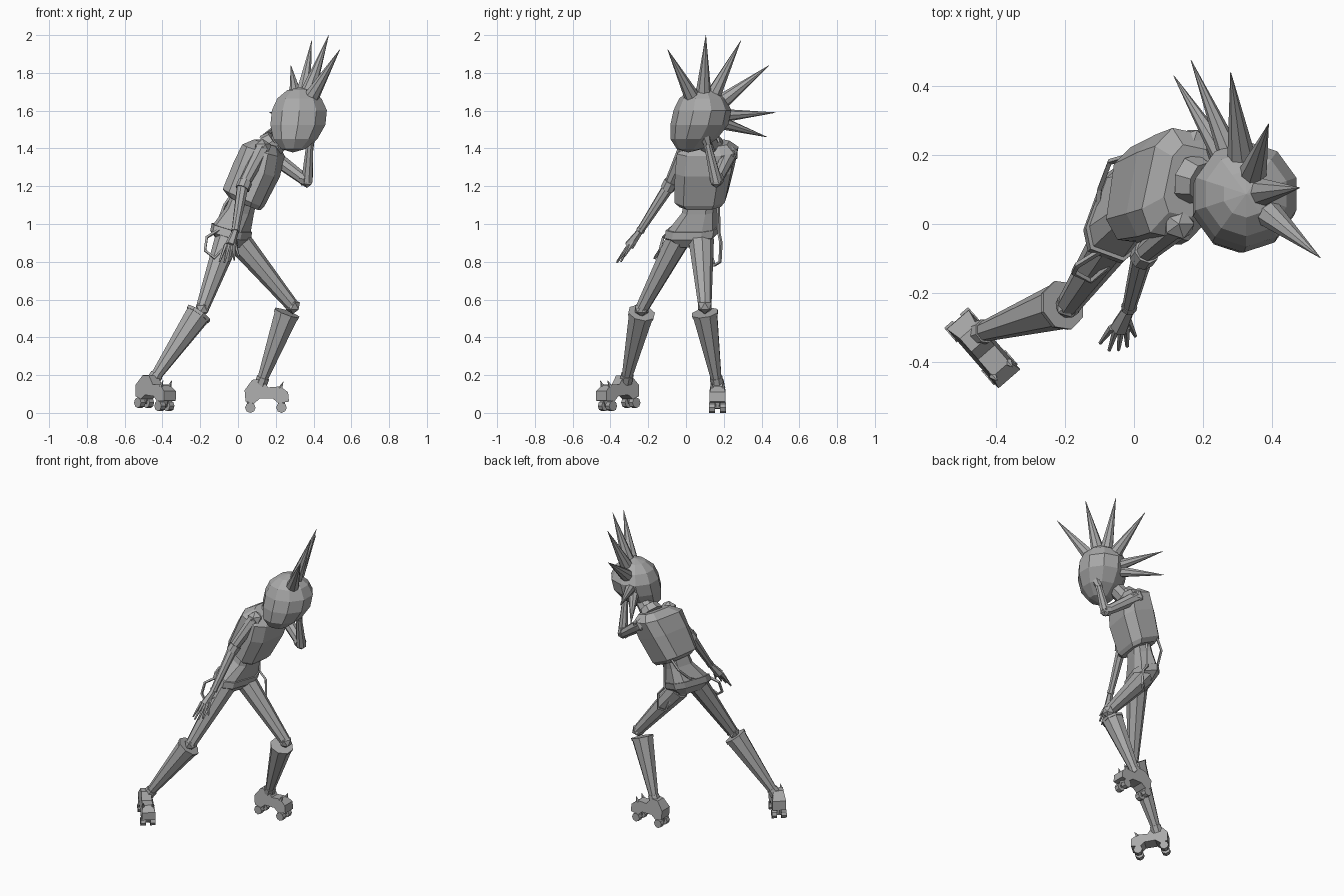
import bpy, bmesh
from math import radians, sin, cos
from mathutils import Vector, Matrix

cube = bpy.data.objects.get("Cube")
if cube:
    bpy.data.objects.remove(cube, do_unlink=True)

grey = bpy.data.materials.new("plain_grey")
grey.use_nodes = True
colour = (0.4, 0.4, 0.4, 1)
grey.diffuse_color = colour
grey.node_tree.nodes["Principled BSDF"].inputs["Base Color"].default_value = colour


def add(name, data):
    data.materials.append(grey)
    ob = bpy.data.objects.new(name, data)
    bpy.context.collection.objects.link(ob)
    return ob


def finish(name, bm):
    bmesh.ops.recalc_face_normals(bm, faces=bm.faces)
    me = bpy.data.meshes.new(name)
    bm.to_mesh(me)
    bm.free()
    return add(name, me)


def limb(name, a, b, r1, r2, sides=8):
    """Tapered prism from a to b."""
    a, b = Vector(a), Vector(b)
    d = b - a
    bm = bmesh.new()
    m = Matrix.Translation((a + b) / 2) @ d.to_track_quat('Z', 'Y').to_matrix().to_4x4()
    bmesh.ops.create_cone(bm, cap_ends=True, segments=sides, radius1=r1,
                          radius2=r2, depth=d.length, matrix=m)
    return finish(name, bm)


def ball(name, c, r):
    bm = bmesh.new()
    bmesh.ops.create_icosphere(bm, subdivisions=1, radius=r, matrix=Matrix.Translation(c))
    return finish(name, bm)


def loft(name, rings):
    """Chamfered box sections: centre, half side, half depth, yaw, lean."""
    shape = [(1, .6), (.6, 1), (-.6, 1), (-1, .6), (-1, -.6), (-.6, -1), (.6, -1), (1, -.6)]
    bm = bmesh.new()
    loops = []
    for c, hs, hf, yaw, lean in rings:
        y, l = radians(yaw), radians(lean)
        side = Vector((-sin(y), cos(y), 0))
        fwd = Vector((cos(y) * cos(l), sin(y) * cos(l), -sin(l)))
        loops.append([bm.verts.new(Vector(c) + fwd * hf * u + side * hs * v) for u, v in shape])
    for p, q in zip(loops, loops[1:]):
        for i in range(8):
            j = (i + 1) % 8
            bm.faces.new((p[i], p[j], q[j], q[i]))
    bm.faces.new(loops[0])
    bm.faces.new(loops[-1])
    return finish(name, bm)


def strap(name, pts, r=.009):
    cu = bpy.data.curves.new(name, 'CURVE')
    cu.dimensions = '3D'
    cu.bevel_depth = r
    cu.bevel_resolution = 0
    cu.use_fill_caps = True
    sp = cu.splines.new('POLY')
    sp.points.add(len(pts) - 1)
    for p, co in zip(sp.points, pts):
        p.co = (*co, 1)
    sp.use_smooth = False
    return add(name, cu)


# torso, waist and pelvis
loft("chest", [((.035, .08, 1.11), .11, .085, -8, 24),
               ((.03, .08, 1.14), .135, .11, -8, 24),
               ((.10, .10, 1.29), .15, .115, -10, 20),
               ((.135, .115, 1.39), .155, .10, -12, 18),
               ((.155, .125, 1.43), .10, .06, -12, 18)])
loft("waist", [((.035, .08, 1.15), .08, .06, -14, 22),
               ((.01, .07, 1.07), .085, .065, -16, 18),
               ((-.035, .035, .97), .13, .082, -20, 16)])
loft("hip_band", [((-.032, .037, .98), .135, .088, -20, 16),
                  ((-.04, .03, .94), .135, .088, -20, 16),
                  ((-.04, .03, .89), .08, .05, -20, 16)])
limb("neck", (.18, .13, 1.40), (.29, .095, 1.50), .055, .045)
limb("collar", (.165, .13, 1.41), (.20, .12, 1.44), .075, .06)

# hanging straps
strap("right_hip_strap", [(-.1, -.08, .97), (-.165, -.12, .93), (-.175, -.14, .86),
                          (-.125, -.165, .82), (-.07, -.12, .88)])
strap("left_hip_strap", [(.04, .17, 1.12), (.04, .175, .95), (.08, .185, .9),
                         (.085, .18, .8), (.05, .15, .78), (.02, .12, .88)])
strap("back_strap", [(.0, .2, 1.2), (-.07, .18, 1.1), (-.1, .1, 1.02), (-.11, .0, .97)])

# head: faceted sphere drawn down to a chin
bm = bmesh.new()
bmesh.ops.create_uvsphere(bm, u_segments=10, v_segments=7, radius=.157)
for v in bm.verts:
    t = max(0, -v.co.z / .157)
    v.co += Vector((-.035, -.075, 0)) * t
    v.co.z *= 1.2 if t else 1
head_centre = Vector((.325, .087, 1.567))
bmesh.ops.translate(bm, verts=bm.verts, vec=head_centre)
finish("head", bm)
limb("nose", (.33, -.02, 1.50), (.335, -.07, 1.48), .025, .004, 4)

# crest spikes
tips = [(.54, -.098, 1.925), (.48, .105, 2.0), (.39, .29, 1.97),
        (.28, .44, 1.84), (.165, .475, 1.59), (.115, .43, 1.46)]
for i, tip in enumerate(tips):
    d = (Vector(tip) - head_centre).normalized()
    limb(f"crest_spike_{i + 1}", head_centre + d * .13, tip, .042 if i < 4 else .034, .001)

# arms
arms = {"right": ((.13, 0, 1.40), (.025, -.09, 1.20), (-.015, -.245, .96)),
        "left": ((.17, .23, 1.37), (.365, .16, 1.225), (.38, .115, 1.42))}
for side, (s, e, w) in arms.items():
    s, e, w = Vector(s), Vector(e), Vector(w)
    ball(side + "_shoulder", s, .05)
    limb(side + "_upper_arm", s, e, .042, .03)
    ball(side + "_elbow", e, .034)
    limb(side + "_elbow_cuff", e.lerp(s, .12), e.lerp(w, .06), .038, .038)
    limb(side + "_forearm", e, w, .032, .02)
    limb(side + "_wrist_cuff", w.lerp(e, .06), w, .023, .023)

# right hand, fingers spread
wrist, knuckle = Vector((-.015, -.245, .96)), Vector((-.042, -.30, .885))
limb("right_palm", wrist, knuckle, .018, .028, 6)
finger_tips = [(-.098, -.345, .80), (-.072, -.366, .795), (-.045, -.365, .80), (-.02, -.355, .81)]
for i, tip in enumerate(finger_tips):
    start = knuckle + Vector((-.022 + .014 * i, 0, .006))
    limb(f"right_finger_{i + 1}", start, tip, .011, .005, 5)
limb("right_thumb", (-.02, -.275, .91), (.004, -.325, .83), .012, .005, 5)

# left hand, resting on the cheek
limb("left_palm", (.38, .115, 1.42), (.385, .10, 1.465), .02, .03, 6)
for i in range(4):
    limb(f"left_finger_{i + 1}", (.385, .08 + .014 * i, 1.455),
         (.375, .07 + .018 * i, 1.51), .01, .006, 5)

# legs with tall flared boots
legs = {"right": ((-.05, -.03, .94), (-.19, -.235, .55), (-.205, -.235, .53), (-.445, -.315, .18)),
        "left": ((-.005, .08, .92), (.29, .10, .565), (.26, .10, .53), (.125, .163, .165))}
for side, (hip, knee, cuff, ankle) in legs.items():
    cuff, ankle = Vector(cuff), Vector(ankle)
    ball(side + "_hip", hip, .065)
    limb(side + "_thigh", hip, knee, .068, .035)
    ball(side + "_knee", knee, .042)
    limb(side + "_boot_shaft", cuff, ankle, .07, .028)
    limb(side + "_boot_cuff", cuff, cuff.lerp(ankle, .04), .074, .072)
    limb(side + "_ankle_band", ankle.lerp(cuff, .06), ankle.lerp(cuff, -.04), .036, .036)

# roller skates
profile = [(-.085, .06), (-.09, .12), (-.05, .175), (.0, .18), (.035, .135),
           (.10, .14), (.14, .11), (.145, .06), (.09, .05), (.06, .075), (-.01, .075), (-.04, .05)]


def skate(side, origin, yaw, pitch):
    m = (Matrix.Translation(origin) @ Matrix.Rotation(radians(yaw), 4, 'Z')
         @ Matrix.Rotation(radians(pitch), 4, 'Y'))
    bm = bmesh.new()
    face = bm.faces.new([bm.verts.new((x, -.042, z)) for x, z in profile])
    ext = bmesh.ops.extrude_face_region(bm, geom=[face])["geom"]
    bmesh.ops.translate(bm, vec=(0, .084, 0),
                        verts=[g for g in ext if isinstance(g, bmesh.types.BMVert)])
    for v in bm.verts:
        if v.co.z > .13:
            v.co.y *= .75
    bm.transform(m)
    finish(side + "_skate_boot", bm)
    for x in (-.06, .105):
        limb(side + "_axle", m @ Vector((x, -.03, .03)), m @ Vector((x, .03, .03)), .01, .01, 6)
        limb(side + "_truck", m @ Vector((x, 0, .03)), m @ Vector((x, 0, .07)), .015, .025, 6)
        for y in (-.03, .03):
            limb(side + "_wheel", m @ Vector((x, y - .016, .028)),
                 m @ Vector((x, y + .016, .028)), .028, .028)
    for y in (-.03, .03):
        limb(side + "_toe_stud", m @ Vector((.10, y, .13)), m @ Vector((.115, y, .165)), .012, .001, 5)


skate("left", (.125, .167, 0), 0, 0)
skate("right", (-.46, -.335, .02), -49, 6)
